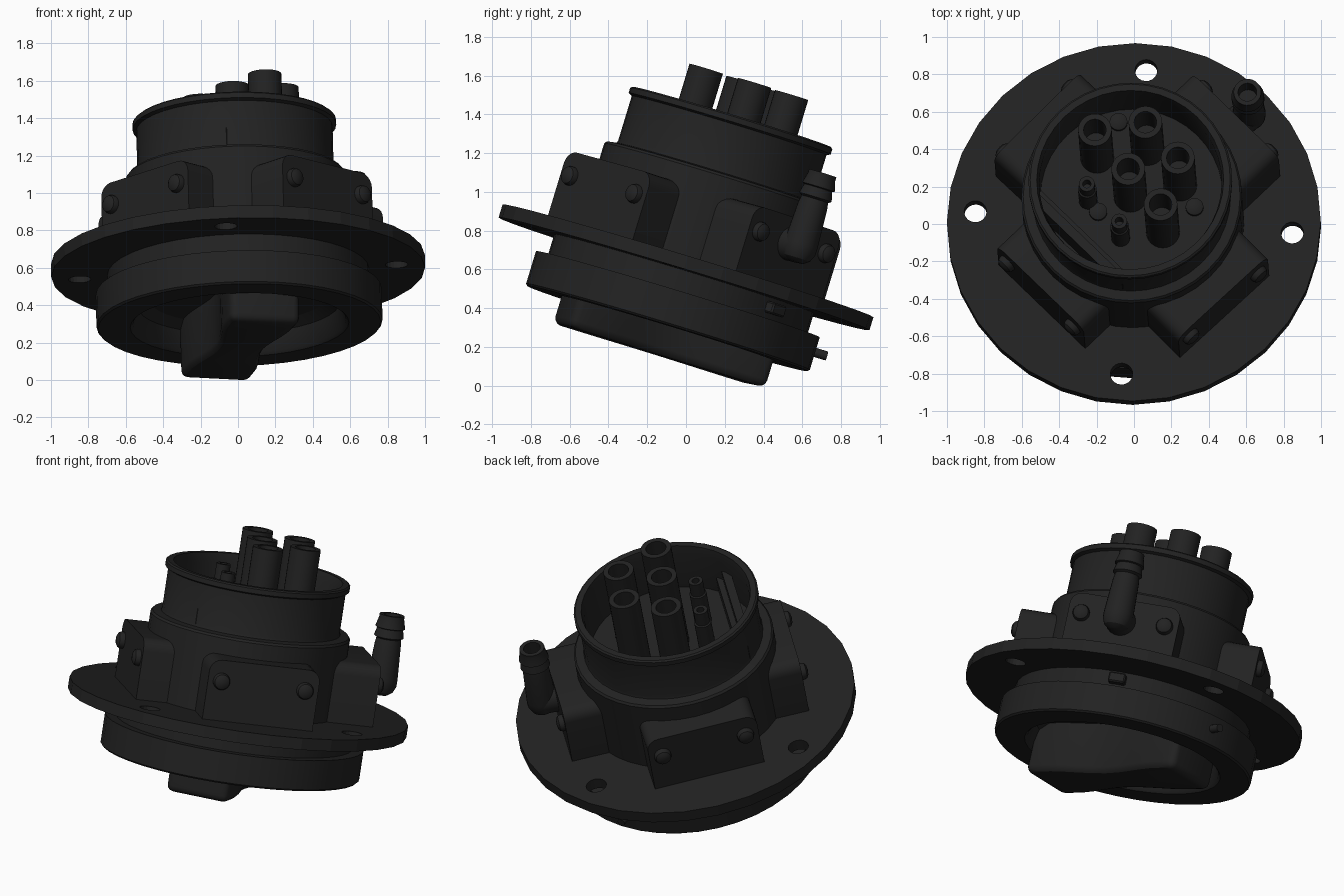
import bpy, bmesh, math
from mathutils import Matrix, Vector

if "Cube" in bpy.data.objects:
    bpy.data.objects.remove(bpy.data.objects["Cube"])

mat = bpy.data.materials.new("black_plastic")
mat.diffuse_color = (0.016, 0.016, 0.016, 1)
mat.use_nodes = True
mat.node_tree.nodes["Principled BSDF"].inputs["Base Color"].default_value = mat.diffuse_color
# the whole connector leans back and slightly to the left
POSE = (Matrix.Translation((0, 0.0075, 0.652)) @ Matrix.Rotation(math.radians(-1.5), 4, 'Y')
        @ Matrix.Rotation(math.radians(-16.9), 4, 'X'))
parts = []


def finish(name, bm, local=Matrix()):
    bmesh.ops.recalc_face_normals(bm, faces=bm.faces)
    me = bpy.data.meshes.new(name)
    bm.to_mesh(me)
    bm.free()
    me.materials.append(mat)
    ob = bpy.data.objects.new(name, me)
    bpy.context.collection.objects.link(ob)
    ob.matrix_world = POSE @ local
    bpy.ops.object.select_all(action='DESELECT')
    ob.select_set(True)
    bpy.context.view_layer.objects.active = ob
    bpy.ops.object.shade_smooth_by_angle(angle=math.radians(30))
    parts.append(ob)
    return ob


def lathe(name, profile, local=Matrix(), n=40):
    """Revolve (radius, height) points; radius 0 becomes a pole."""
    bm = bmesh.new()
    rings = []
    for r, w in profile:
        if r == 0:
            rings.append([bm.verts.new((0, 0, w))] * n)
        else:
            rings.append([bm.verts.new((r * math.cos(2 * math.pi * i / n),
                                        r * math.sin(2 * math.pi * i / n), w)) for i in range(n)])
    for a, b in zip(rings, rings[1:]):
        for i in range(n):
            j = (i + 1) % n
            vs = list(dict.fromkeys([a[i], a[j], b[j], b[i]]))
            if len(vs) > 2:
                bm.faces.new(vs)
    return finish(name, bm, local)


def box(name, size, centre, local=Matrix(), bevel=0.0, seg=3):
    bm = bmesh.new()
    bmesh.ops.create_cube(bm, size=1, matrix=Matrix.Translation(centre) @ Matrix.Diagonal((*size, 1)))
    if bevel:
        bmesh.ops.bevel(bm, geom=bm.edges[:], offset=bevel, segments=seg, affect='EDGES', profile=0.5)
    return finish(name, bm, local)


def rotz(deg):
    return Matrix.Rotation(math.radians(deg), 4, 'Z')


# flange with four bolt holes
flange = lathe("flange", [(0, 0), (1, 0), (1, -0.07), (0, -0.07)], n=32)
for k in range(4):
    place = rotz(86 + 90 * k) @ Matrix.Translation((0.85, 0, 0))
    cutter = lathe("hole_cutter", [(0, 0.2), (0.06, 0.2), (0.06, -0.16), (0, -0.16)], place, 20)
    cutter.hide_render = True
    mod = flange.modifiers.new("hole", 'BOOLEAN')
    mod.operation, mod.object, mod.solver = 'DIFFERENCE', cutter, 'EXACT'
    bpy.context.view_layer.objects.active = flange
    bpy.ops.object.modifier_apply(modifier="hole")
    parts.remove(cutter)
    bpy.data.objects.remove(cutter)
for p in flange.data.polygons:
    p.use_smooth = False

# upper body with open socket cup
lathe("socket_body", [(0, -0.02), (0.59, -0.02), (0.59, 0.455), (0.58, 0.468), (0.53, 0.475), (0.525, 0.49),
                      (0.525, 0.73), (0.545, 0.74), (0.545, 0.768), (0.535, 0.776), (0.5, 0.776),
                      (0.488, 0.72), (0.488, 0.47), (0, 0.47)])
# lower ring with shallow bowl
lathe("lower_ring", [(0, -0.05), (0.70, -0.05), (0.70, -0.18), (0.765, -0.18), (0.765, -0.355),
                     (0.755, -0.365), (0.585, -0.365), (0.57, -0.35), (0.54, -0.25), (0.48, -0.21), (0, -0.2)])

# grip bar across the bowl, waisted in the middle
bm = bmesh.new()
side = []
for i in range(13):
    y = -0.55 + 1.1 * i / 12
    side.append((0.192 - 0.06 * (0.5 + 0.5 * math.cos(math.pi * min(1, abs(y) / 0.42))), y))
outline = side + [(-x, y) for x, y in reversed(side)]
base = bm.faces.new([bm.verts.new((x, y, -0.19)) for x, y in outline])
ext = bmesh.ops.extrude_face_region(bm, geom=[base])
low = [v for v in ext['geom'] if isinstance(v, bmesh.types.BMVert)]
bmesh.ops.translate(bm, vec=(0, 0, -0.321), verts=low)
edges = [e for e in bm.edges if all(v in low for v in e.verts)]
edges += [e for e in bm.edges if abs(e.verts[0].co.z - e.verts[1].co.z) > 0.1 and abs(e.verts[0].co.y) > 0.54]
bmesh.ops.bevel(bm, geom=edges, offset=0.04, segments=3, affect='EDGES', profile=0.5)
finish("grip_bar", bm, rotz(15))


# four mounting blocks, rounded on the upper corners, each with two bolt heads
def block(angle, dist, shift):
    local = rotz(angle) @ Matrix.Translation((0, shift, 0))
    h, top, rad = 0.33, 0.36, 0.07
    prof = [(-h, -0.02), (h, -0.02)]
    for sx, a0 in ((1, 0), (-1, 90)):
        for i in range(6):
            a = math.radians(a0 + 18 * i)
            prof.append((abs(sx) * math.copysign(h - rad, sx) + rad * math.cos(a), top - rad + rad * math.sin(a)))
    bm = bmesh.new()
    face = bm.faces.new([bm.verts.new((0.42, y, z)) for y, z in prof])
    ext = bmesh.ops.extrude_face_region(bm, geom=[face])
    bmesh.ops.translate(bm, vec=(dist - 0.42, 0, 0),
                        verts=[v for v in ext['geom'] if isinstance(v, bmesh.types.BMVert)])
    finish("mounting_block", bm, local)
    for t in (-0.25, 0.25):
        place = local @ Matrix.Translation((dist, t, 0.235)) @ Matrix.Rotation(math.pi / 2, 4, 'Y')
        lathe("bolt_head", [(0, -0.02), (0.05, -0.02), (0.05, 0.015), (0.044, 0.03), (0.028, 0.04), (0, 0.044)],
              place, 20)


for angle, dist, shift in ((-46, 0.72, -0.015), (-135, 0.68, -0.01), (136, 0.71, 0), (45, 0.735, -0.04)):
    block(angle, dist, shift)

# contact tubes
for x, y in ((-0.186, 0.22), (0.084, 0.263), (0.259, 0.064), (-0.006, 0.002), (0.169, -0.197)):
    lathe("contact_tube", [(0, 0.45), (0.09, 0.45), (0.09, 0.972), (0.06, 0.972), (0.06, 0.72), (0, 0.72)],
          Matrix.Translation((x, y, 0)), 24)
# small signal pins
for x, y in ((-0.232, -0.022), (-0.057, -0.23)):
    lathe("signal_pin", [(0, 0.45), (0.05, 0.45), (0.05, 0.68), (0.042, 0.685), (0.042, 0.775), (0.022, 0.775),
                         (0.022, 0.7), (0, 0.7)], Matrix.Translation((x, y, 0)), 20)
# floor studs
for x, y in ((-0.073, 0.413), (-0.178, -0.088), (0.337, -0.062)):
    lathe("floor_stud", [(0, 0.45), (0.048, 0.45), (0.048, 0.49), (0.03, 0.5), (0, 0.503)],
          Matrix.Translation((x, y, 0)), 16)
# stepped flat key wall in the socket
box("key_wall", (0.06, 0.68, 0.12), (0.37, 0, 0.52), rotz(-135))
box("key_wall_step", (0.05, 0.6, 0.19), (0.4, 0, 0.555), rotz(-135))

# hose elbow: stub from the block, upright tube with rounded foot, ribbed end
elbow = rotz(41) @ Matrix.Translation((0.82, 0, 0))
lathe("elbow_stub", [(0, -0.16), (0.088, -0.16), (0.088, 0), (0, 0)],
      elbow @ Matrix.Translation((0, 0, 0.225)) @ Matrix.Rotation(math.pi / 2, 4, 'Y'), 24)
lathe("hose_elbow", [(0, 0.137), (0.04, 0.142), (0.07, 0.163), (0.087, 0.2), (0.088, 0.24), (0.078, 0.44),
                     (0.072, 0.48), (0.088, 0.49), (0.076, 0.54), (0.088, 0.545), (0.074, 0.6), (0.074, 0.62),
                     (0.05, 0.62), (0.05, 0.5), (0, 0.5)], elbow, 24)

# latch pin on the ring and tab on the neck
lathe("latch_pin", [(0, 0), (0.024, 0), (0.024, 0.12), (0, 0.12)],
      rotz(94) @ Matrix.Translation((0.71, 0, -0.26)) @ Matrix.Rotation(math.pi / 2, 4, 'Y'), 16)
box("neck_tab", (0.07, 0.1, 0.06), (0.715, 0, -0.12), rotz(45), 0.008, 1)

# settle on the ground and centre
bpy.context.view_layer.update()
pts = [o.matrix_world @ v.co for o in parts for v in o.data.vertices]
lo = [min(p[i] for p in pts) for i in range(3)]
hi = [max(p[i] for p in pts) for i in range(3)]
shift = Vector((-(lo[0] + hi[0]) / 2, -(lo[1] + hi[1]) / 2, -lo[2]))
for o in parts:
    o.matrix_world = Matrix.Translation(shift) @ o.matrix_world
